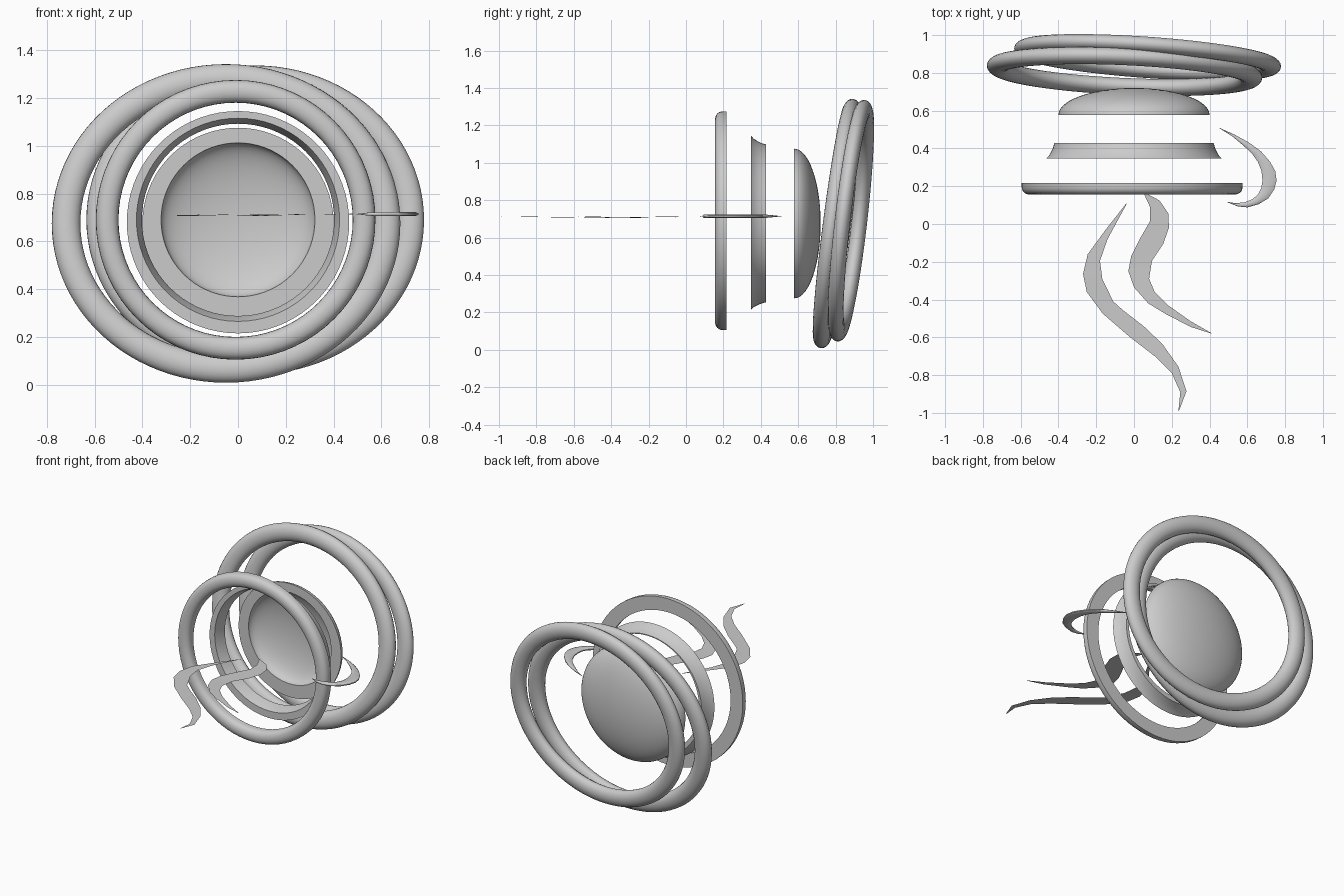
import bpy
import math
from mathutils import Vector

if "Cube" in bpy.data.objects:
    bpy.data.objects.remove(bpy.data.objects["Cube"])


def make(name, verts, faces, angle=35):
    me = bpy.data.meshes.new(name)
    me.from_pydata([tuple(v) for v in verts], [], faces)
    me.validate()
    ob = bpy.data.objects.new(name, me)
    bpy.context.collection.objects.link(ob)
    bpy.ops.object.select_all(action='DESELECT')
    ob.select_set(True)
    bpy.context.view_layer.objects.active = ob
    bpy.ops.object.mode_set(mode='EDIT')
    bpy.ops.mesh.select_all(action='SELECT')
    bpy.ops.mesh.remove_doubles(threshold=0.0003)
    bpy.ops.mesh.normals_make_consistent(inside=False)
    bpy.ops.object.mode_set(mode='OBJECT')
    bpy.ops.object.shade_smooth_by_angle(angle=math.radians(angle))
    return ob


def grid(rows, cols, close_rows, close_cols):
    """Quads joining a rows x cols lattice of vertices."""
    return [(i * cols + j, i * cols + (j + 1) % cols,
             (i + 1) % rows * cols + (j + 1) % cols, (i + 1) % rows * cols + j)
            for i in range(rows if close_rows else rows - 1)
            for j in range(cols if close_cols else cols - 1)]


def lathe(name, profile, cx=0.0, closed=True, n=72):
    """Revolve (radius, y, centre z) points around the y direction."""
    verts = [(cx + r * math.cos(2 * math.pi * j / n), y, z + r * math.sin(2 * math.pi * j / n))
             for r, y, z in profile for j in range(n)]
    return make(name, verts, grid(len(profile), n, closed, True))


def tilted_ring(name, centre, u, v, rx, rz, tube, depth, n=96, m=20):
    """Oval ring lying in the plane of u and v."""
    c, u, v = Vector(centre), Vector(u).normalized(), Vector(v).normalized()
    w = u.cross(v).normalized()
    verts = []
    for i in range(n):
        a = 2 * math.pi * i / n
        for j in range(m):
            b = 2 * math.pi * j / m
            d = tube * math.cos(b)
            verts.append(c + u * (rx + d) * math.cos(a) + v * (rz + d) * math.sin(a)
                         + w * depth * math.sin(b))
    return make(name, verts, grid(n, m, True, True))


# Cup lip: half-round front, flat back
lip = [(0.5375 + 0.0475 * math.cos(math.pi * k / 12),
        0.205 - 0.05 * math.sin(math.pi * k / 12) ** 0.7, 0.69) for k in range(1, 12)]
lip = [(0.585, 0.217, 0.69), (0.585, 0.2, 0.69)] + lip + [(0.49, 0.2, 0.69), (0.49, 0.217, 0.69)]
lathe("cup_lip", lip, cx=-0.01)

# Flared middle band of the cup
lathe("cup_band", [(0.465, 0.347, 0.68), (0.45, 0.362, 0.678), (0.437, 0.385, 0.677),
                   (0.428, 0.405, 0.676), (0.422, 0.428, 0.676), (0.402, 0.428, 0.69),
                   (0.41, 0.39, 0.69), (0.425, 0.347, 0.69)])

# Bowl-shaped base of the cup with a flat rim
q = [math.pi / 2 * k / 14 for k in range(15)]
outer = [(0.4 * math.cos(a), 0.578 + 0.142 * math.sin(a), 0.675) for a in q]
inner = [(0.322 * math.cos(a), 0.578 + 0.105 * math.sin(a), 0.69) for a in reversed(q)]
outer[-1] = (0.0, 0.72, 0.675)
inner[0] = (0.0, 0.683, 0.69)
bowl = inner + outer
faces_profile = inner[:] + outer[:]
# start and end on the axis so both poles close
lathe("cup_bowl", faces_profile, closed=False)

# Two overlapping saucer rings
tilted_ring("saucer_ring_front", (-0.05, 0.807, 0.675), (1, -0.045, 0), (0, 0.13, 1),
            0.67, 0.612, 0.06, 0.045)
tilted_ring("saucer_ring_back", (0.072, 0.882, 0.69), (1, -0.07, 0), (0, 0.115, 1),
            0.65, 0.592, 0.058, 0.042)

# Crescent handle
h_out = [(.45, .51), (.535, .472), (.61, .43), (.672, .385), (.72, .33), (.748, .28), (.755, .23),
         (.742, .182), (.71, .135), (.66, .105), (.6, .088), (.55, .093), (.495, .115)]
h_in = [(.449, .509), (.522, .463), (.585, .41), (.625, .372), (.655, .33), (.675, .28), (.68, .23),
        (.674, .19), (.655, .155), (.625, .13), (.585, .115), (.54, .11), (.496, .117)]
hv = []
for o, i in zip(h_out, h_in):
    o, i = Vector((*o, 0.714)), Vector((*i, 0.714))
    t = min(0.009, (o - i).length * 0.3)
    hv += [o.lerp(i, f) + Vector((0, 0, s * t)) for f, s in
           ((0, .4), (.2, 1), (.8, 1), (1, .4), (1, -.4), (.8, -1), (.2, -1), (0, -.4))]
make("handle", hv, grid(13, 8, False, True) + [tuple(range(8)), tuple(range(96, 104))], 50)


# Flat steam ribbons
def ribbon(name, left, right):
    n = len(left)
    verts = []
    for k, (a, b) in enumerate(zip(left, right)):
        z = 0.705 + 0.008 * abs(2 * k / (n - 1) - 1)
        verts += [(*a, z), (*b, z + 0.001)]
    return make(name, verts, grid(n, 2, False, False))


ribbon("steam_long",
       [(-.04, .11), (-.15, -.03), (-.245, -.16), (-.27, -.265), (-.25, -.36), (-.165, -.475),
        (-.02, -.6), (.11, -.7), (.2, -.79), (.245, -.89), (.235, -.99)],
       [(-.038, .108), (-.14, -.08), (-.18, -.195), (-.168, -.29), (-.11, -.41), (-.06, -.455),
        (.05, -.54), (.15, -.635), (.235, -.755), (.278, -.885), (.238, -.99)])
ribbon("steam_short",
       [(.05, .165), (.085, .09), (.085, .015), (.03, -.08), (-.015, -.17), (-.03, -.25),
        (0, -.335), (.075, -.42), (.165, -.475), (.3, -.545), (.41, -.58)],
       [(.052, .167), (.135, .125), (.182, .055), (.185, -.02), (.155, -.105), (.095, -.195),
        (.08, -.29), (.11, -.36), (.18, -.43), (.3, -.515), (.411, -.578)])
